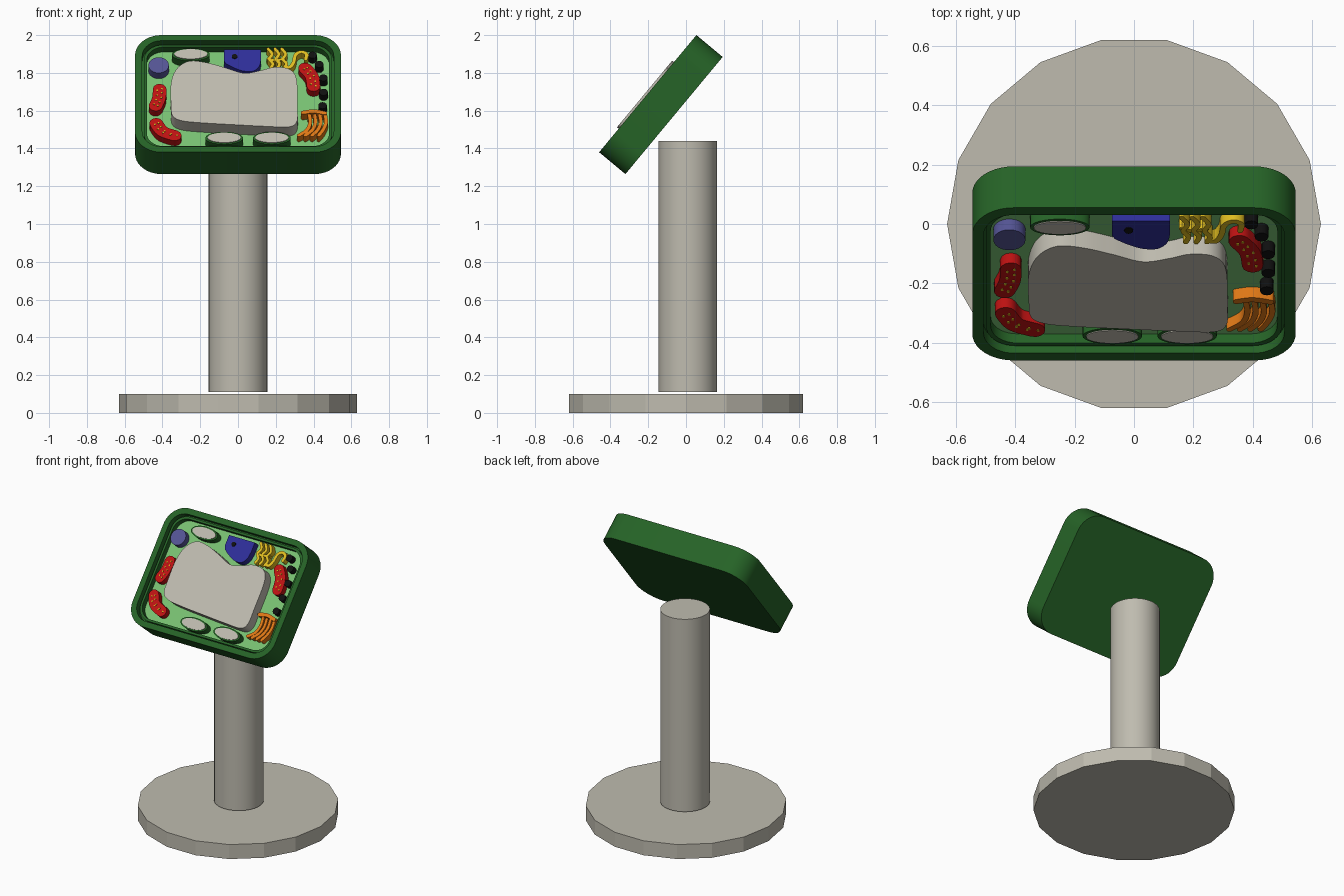
import bpy, bmesh, math
from mathutils import Matrix, Vector

if "Cube" in bpy.data.objects:
    bpy.data.objects.remove(bpy.data.objects["Cube"])

def mat(name, *c):
    m = bpy.data.materials.new(name)
    m.diffuse_color = (*c, 1)
    m.use_nodes = True
    m.node_tree.nodes["Principled BSDF"].inputs["Base Color"].default_value = m.diffuse_color
    return m

BEIGE = mat("warm grey", .52, .50, .43)
GREEN = mat("dark green", .019, .125, .020)
LIME = mat("light green", .19, .54, .17)
RED = mat("red", .52, .006, .006)
BLUE = mat("blue", .028, .028, .32)
PURPLE = mat("dusty purple", .09, .09, .30)
YELLOW = mat("yellow", .75, .51, .015)
ORANGE = mat("orange", .75, .19, .008)
BLACK = mat("black", .005, .005, .005)

# Frame of the tilted tray: local z is the tray normal, z = 0 is its rim
TILT = Matrix.Translation((0, -.2025, 1.69)) @ Matrix.Rotation(math.radians(50.3), 4, 'X')
FLOOR = -.065

def finish(name, bm, mats, matrix=TILT, smooth=True):
    bmesh.ops.recalc_face_normals(bm, faces=bm.faces)
    me = bpy.data.meshes.new(name)
    bm.to_mesh(me)
    bm.free()
    for m in mats:
        me.materials.append(m)
    ob = bpy.data.objects.new(name, me)
    bpy.context.collection.objects.link(ob)
    ob.matrix_world = matrix
    if smooth:
        bpy.ops.object.select_all(action='DESELECT')
        ob.select_set(True)
        bpy.context.view_layer.objects.active = ob
        bpy.ops.object.shade_smooth_by_angle(angle=math.radians(35))
    return ob

def loft(name, rings, mats, cap_index=0, **kw):
    """Join outlines [(points, z), ...] and cap both ends."""
    bm = bmesh.new()
    vs = [[bm.verts.new((x, y, z)) for x, y in pts] for pts, z in rings]
    n = len(vs[0])
    for a, b in zip(vs, vs[1:]):
        for i in range(n):
            j = (i + 1) % n
            bm.faces.new((a[i], a[j], b[j], b[i]))
    bm.faces.new(vs[0][::-1])
    bm.faces.new(vs[-1]).material_index = cap_index
    return finish(name, bm, mats, **kw)

def prism(name, pts, top, m, bottom=FLOOR - .005, **kw):
    return loft(name, [(pts, bottom), (pts, top)], [m], **kw)

def ellipse(cx, cy, rx, ry, n=32):
    return [(cx + rx * math.cos(2 * math.pi * i / n), cy + ry * math.sin(2 * math.pi * i / n))
            for i in range(n)]

def round_rect(w, h, r, n=10):
    pts = []
    for k, (sx, sy) in enumerate([(1, 1), (-1, 1), (-1, -1), (1, -1)]):
        for i in range(n + 1):
            a = math.pi / 2 * (k + i / n)
            pts.append((sx * (w - r) + r * math.cos(a), sy * (h - r) + r * math.sin(a)))
    return pts

def spline(ctrl, closed=False, n=6):
    """Catmull-Rom curve through the control points."""
    p = [Vector(c) for c in ctrl]
    k = len(p)
    at = (lambda i: p[i % k]) if closed else (lambda i: p[max(0, min(k - 1, i))])
    out = []
    for i in range(k if closed else k - 1):
        a, b, c, d = at(i - 1), at(i), at(i + 1), at(i + 2)
        for s in range(n):
            t = s / n
            out.append(.5 * (2 * b + (c - a) * t + (2 * a - 5 * b + 4 * c - d) * t * t
                             + (3 * b - a - 3 * c + d) * t ** 3))
    return out if closed else out + [p[-1]]

def ribbon(ctrl, r):
    """Outline of a round-ended band along a smooth path."""
    path = spline(ctrl)
    dirs = [(path[min(i + 1, len(path) - 1)] - path[max(i - 1, 0)]).normalized()
            for i in range(len(path))]
    nor = [Vector((-d.y, d.x)) for d in dirs]
    left = [p + n * r for p, n in zip(path, nor)]
    right = [p - n * r for p, n in zip(path, nor)]
    arc = [math.pi * i / 6 for i in range(1, 6)]
    end = [path[-1] + r * (nor[-1] * math.cos(a) + dirs[-1] * math.sin(a)) for a in arc]
    start = [path[0] - r * (nor[0] * math.cos(a) + dirs[0] * math.sin(a)) for a in arc]
    return left + end + right[::-1] + start

# Stand
ID = Matrix.Identity(4)
prism("stand_base", ellipse(0, 0, .63, .63, 18), .1, BEIGE, bottom=0, matrix=ID, smooth=False)
prism("stand_pillar", ellipse(0, .01, .155, .155, 48), 1.44, BEIGE, bottom=.11, matrix=ID)

# Tray with outer wall, groove, inner lip and light floor
steps = [(.545, .403, .14, -.181), (.545, .403, .14, 0), (.507, .365, .105, 0),
         (.507, .365, .105, -.045), (.498, .356, .1, -.045), (.498, .356, .1, -.025),
         (.483, .341, .09, -.025), (.483, .341, .09, FLOOR)]
loft("cell_tray", [(round_rect(w, h, r), z) for w, h, r, z in steps], [GREEN, LIME], cap_index=1)

# Large central vacuole
prism("vacuole", spline([(-.355, -.08), (-.355, .06), (-.325, .16), (-.26, .214), (-.17, .205),
      (-.07, .17), (.03, .132), (.12, .15), (.19, .172), (.27, .16), (.31, .09), (.315, -.1),
      (.312, -.2), (.27, -.238), (.15, -.235), (0, -.225), (-.2, -.21), (-.3, -.195),
      (-.347, -.16)], closed=True), .012, BEIGE)

# Nucleus with its dark spot
prism("nucleus", [(-.075, .315), (-.075, .24)] + spline([(-.065, .22), (-.02, .19), (.03, .168),
      (.08, .168), (.112, .2), (.122, .25)]) + [(.122, .315)], -.015, BLUE)
prism("nucleolus", ellipse(-.018, .267, .015, .015, 16), -.011, BLACK, bottom=-.016)

# Round purple body
prism("round_body", ellipse(-.42, .211, .054, .054), -.018, PURPLE)

# Oval bodies with green rim and pale top
for i, (x, y) in enumerate([(-.25, .282), (-.073, -.293), (.179, -.293)]):
    prism(f"oval_body_{i}", ellipse(x, y, .1, .043), -.015, GREEN)
    prism(f"oval_top_{i}", ellipse(x, y, .088, .034), -.011, BEIGE, bottom=-.016)

# Red bean bodies with small yellow zigzag dots
beans = [[(-.415, .05), (-.418, -.01), (-.436, -.065)],
         [(-.433, -.185), (-.4, -.24), (-.335, -.27)],
         [(.355, .195), (.39, .14), (.4, .07)]]
for i, path in enumerate(beans):
    prism(f"bean_body_{i}", ribbon(path, .036), -.022, RED)
    for j, p in enumerate(spline(path, n=4)):
        prism(f"bean_dot_{i}_{j}", ellipse(p.x + .012 * (-1) ** j, p.y, .005, .005, 8),
              -.019, YELLOW, bottom=-.023)

# Yellow wavy strands and the snaking band beside them
for i in range(3):
    x = .168 + .036 * i
    prism(f"yellow_strand_{i}", ribbon([(x - .008, .325), (x + .012, .29), (x - .002, .255),
          (x + .016, .225), (x + .006, .195)], .009), -.02, YELLOW)
prism("yellow_link", ribbon([(.16, .262), (.2, .25), (.245, .262)], .008), -.024, YELLOW)
prism("yellow_snake", ribbon([(.25, .205), (.275, .2), (.295, .235), (.305, .285), (.335, .305),
      (.362, .29), (.358, .255)], .01), -.02, YELLOW)

# Orange comb: top bar and four curved fingers
prism("orange_bar", ribbon([(.345, -.115), (.4, -.105), (.46, -.118)], .012), -.018, ORANGE)
for i in range(4):
    a, b = .378 + .028 * i, .322 + .035 * i
    prism(f"orange_finger_{i}", ribbon([(a, -.13), (a + .004, -.18), (a - .012, -.23),
          (b, -.268)], .010), -.022, ORANGE)

# Row of small black grains
for i, (x, y) in enumerate([(.395, .285), (.43, .221), (.452, .128), (.453, .029), (.448, -.063)]):
    prism(f"black_grain_{i}", ellipse(x, y, .023, .023, 12), -.022, BLACK)
